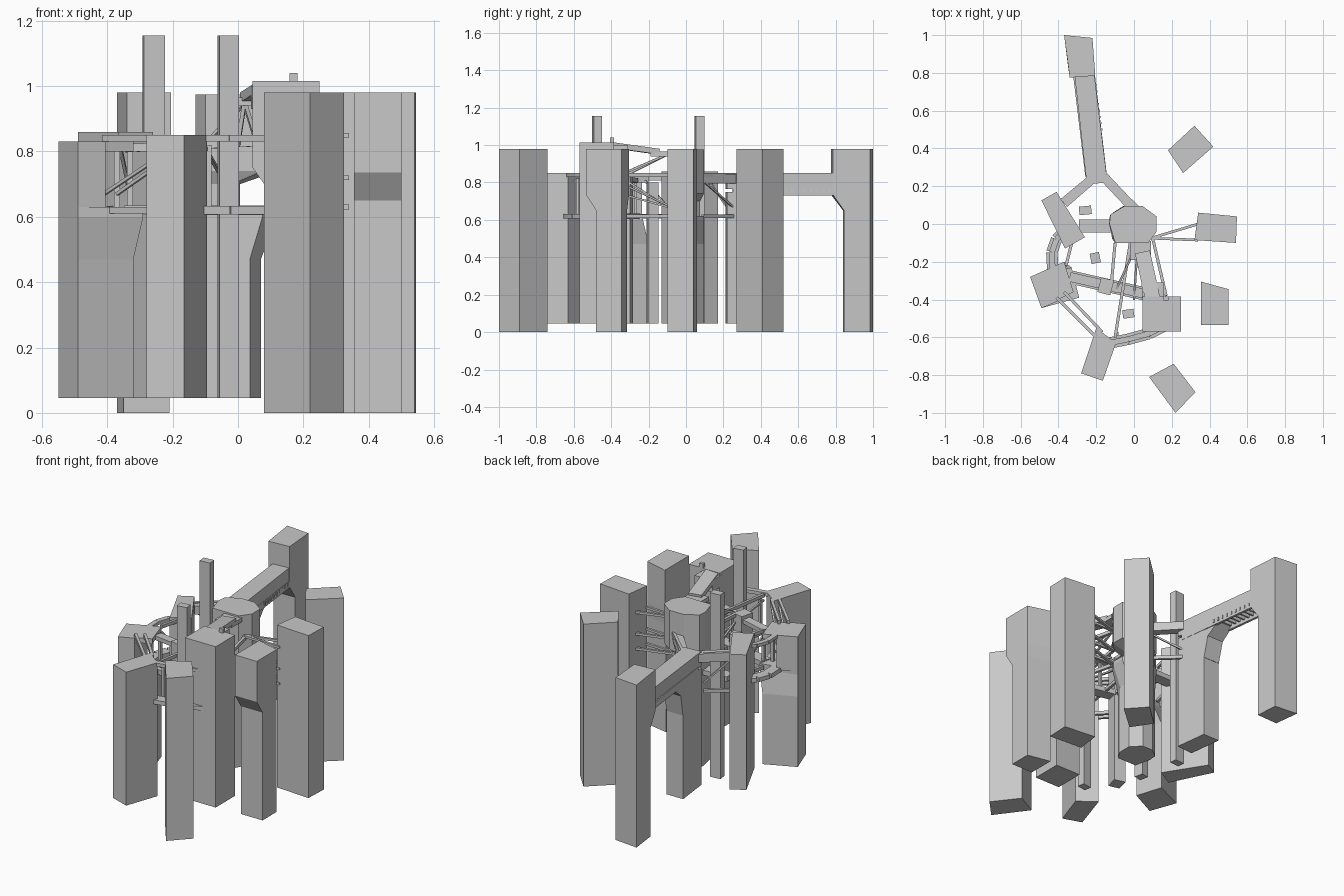
import bpy, bmesh, math
from mathutils import Vector

if "Cube" in bpy.data.objects:
    bpy.data.objects.remove(bpy.data.objects["Cube"], do_unlink=True)

grey = bpy.data.materials.new("concrete grey")
grey.use_nodes = True
tone = (0.58, 0.58, 0.58, 1)
grey.diffuse_color = tone
grey.node_tree.nodes["Principled BSDF"].inputs["Base Color"].default_value = tone


def stack(name, *levels):
    """Loft matching outlines: each level is (height, outline)."""
    bm = bmesh.new()
    rings = [[bm.verts.new((x, y, z)) for x, y in pts] for z, pts in levels]
    n = len(rings[0])
    for low, high in zip(rings, rings[1:]):
        for i in range(n):
            j = (i + 1) % n
            bm.faces.new((low[i], low[j], high[j], high[i]))
    bm.faces.new(rings[0][::-1])
    bm.faces.new(rings[-1])
    bmesh.ops.recalc_face_normals(bm, faces=bm.faces)
    mesh = bpy.data.meshes.new(name)
    bm.to_mesh(mesh)
    bm.free()
    mesh.materials.append(grey)
    ob = bpy.data.objects.new(name, mesh)
    bpy.context.collection.objects.link(ob)
    return ob


def prism(name, pts, z0, z1):
    return stack(name, (z0, pts), (z1, pts))


def box(name, x, y, w, d, z0, z1, turn=0):
    c, s = math.cos(turn), math.sin(turn)
    corners = [(-w, -d), (w, -d), (w, d), (-w, d)]
    pts = [(x + (a * c - b * s) / 2, y + (a * s + b * c) / 2) for a, b in corners]
    return prism(name, pts, z0, z1)


def beam(name, p, q, w=0.015, h=0.015):
    """Rectangular bar between two points, w wide and h tall."""
    p, q = Vector(p), Vector(q)
    along = (q - p).normalized()
    side = along.cross(Vector((0, 0, 1))).normalized() * w / 2
    up = side.cross(along).normalized() * h / 2
    ob = prism(name, [(-1, -1), (1, -1), (1, 1), (-1, 1)], 0, 1)
    for v in ob.data.vertices:
        a, b, t = v.co
        v.co = p.lerp(q, t) + side * a + up * b
    return ob


def path(name, pts, z, w=0.015, h=0.015):
    for a, b in zip(pts, pts[1:]):
        beam(name, (*a, z), (*b, z), w, h)


BASE, DECK, ROOF, TALL = 0.045, 0.62, 0.84, 0.98

# Outer pillars
prism("north_east_pillar", [(.18, .39), (.26, .27), (.42, .41), (.32, .52)], 0, TALL)
prism("east_pillar", [(.32, -.085), (.54, -.1), (.545, .04), (.34, .06)], 0, TALL)
prism("south_pillar", [(.08, -.81), (.22, -1), (.325, -.89), (.21, -.74)], 0, TALL)
wide = [(.355, -.535), (.5, -.535), (.5, -.345), (.355, -.305)]
slim = [(.355, -.48), (.5, -.48), (.5, -.345), (.355, -.315)]
stack("south_east_pillar", (0, slim), (.65, slim), (.735, wide), (TALL, wide))
wide = [(-.34, .775), (-.205, .785), (-.22, .985), (-.37, 1)]
slim = [(-.35, .84), (-.21, .845), (-.22, .985), (-.37, 1)]
stack("north_pillar", (0, slim), (.65, slim), (.735, wide), (TALL, wide))

# Long bridge with its pier, haunch and underside ribs
pier = [(-.25, .21), (-.14, .22), (-.165, .42), (-.275, .42)]
prism("bridge_pier", pier, BASE, .75)
prism("bridge_deck", [(-.25, .21), (-.14, .22), (-.21, .79), (-.315, .79)], .765, .85)
for x0, x1 in ((-.25, -.315), (-.15, -.215)):
    beam("bridge_edge", (x0, .25, .75), (x1, .79, .75), .015, .04)
for i in range(9):
    t = i / 8
    x, y = -.218 - .035 * t, .5 + .27 * t
    beam("bridge_rib", (x - .05, y, .755), (x + .05, y, .755), .01, .02)
foot = [(-.275, .415), (-.165, .415), (-.165, .422), (-.275, .422)]
mid = [(-.275, .4), (-.165, .4), (-.17, .45), (-.28, .45)]
head = [(-.275, .4), (-.165, .4), (-.182, .53), (-.287, .53)]
stack("bridge_haunch", (.55, foot), (.68, mid), (.75, head))
beam("bridge_arm_west", (-.22, .24, .82), (-.37, .11, .82), .05, .05)
beam("bridge_arm_east", (-.16, .25, .82), (.0, .08, .82), .05, .05)

# Central tower
core = [(-.13, 0), (-.1, -.1), (.075, -.1), (.12, -.04), (.12, .04),
        (.045, .095), (-.05, .095), (-.125, .05)]
shrunk = [(x * .55 - .06, y * .8) for x, y in core]
trunk = [(x * .75 - .02, y) for x, y in core]
stack("central_trunk", (BASE, trunk), (.47, trunk), (.6, core), (DECK, core))
prism("central_neck", shrunk, DECK, .72)
stack("central_head", (.7, shrunk), (.74, core), (.975, core))
box("central_balcony", .035, -.14, .11, .1, .94, .965)

# Inner ring of towers
prism("south_west_tower", [(-.28, -.79), (-.165, -.83), (-.095, -.63), (-.2, -.55)], BASE, .85)
prism("north_west_tower", [(-.49, .125), (-.365, -.13), (-.26, -.07), (-.41, .17)], BASE, .86)
west = [(-.55, -.28), (-.49, -.445), (-.32, -.36), (-.37, -.2)]
lip = [(-.55, -.28), (-.49, -.445), (-.29, -.39), (-.33, -.23)]
stack("west_tower_base", (BASE, west), (.47, west), (.6, lip), (.63, lip))
prism("west_tower_room", [(-.55, -.28), (-.49, -.445), (-.405, -.41), (-.44, -.235)], .62, .83)
prism("west_tower_roof", west, .8, .83)
slim = [(.08, -.57), (.25, -.57), (.25, -.385), (.08, -.385)]
wide = [(.045, -.57), (.25, -.57), (.25, -.385), (.045, -.385)]
stack("south_inner_tower", (BASE, slim), (.7, slim), (.75, wide), (1.015, wide))
box("roof_vent", .17, -.395, .025, .02, 1.0, 1.04)

# Slender shafts
box("tall_shaft_north", -.258, .072, .065, .045, BASE, 1.155, .1)
box("tall_shaft_south", -.03, -.475, .06, .045, BASE, 1.155, .15)
box("short_shaft", -.205, -.18, .05, .055, BASE, .8, .2)
box("middle_shaft", -.15, -.33, .07, .08, BASE, .85, -.25)

# Decks and walkways linking the towers
arc = [(-.36, -.03), (-.41, -.08), (-.435, -.15), (-.43, -.25)]
path("west_walkway", arc, DECK, .06, .025)
path("west_upper_walkway", arc, .82, .03, .02)
beam("north_walkway", (-.29, -.01, DECK), (-.1, -.01, DECK), .07, .03)
beam("cross_walkway", (-.34, -.28, DECK), (.1, -.38, DECK), .07, .03)
beam("upper_cross_walkway", (-.34, -.28, .81), (.1, -.38, .83), .05, .025)
rim = [(-.13, -.63), (-.03, -.61), (.08, -.58), (.16, -.54)]
path("south_walkway", rim, DECK, .06, .025)
path("south_upper_rail", rim, ROOF, .03, .02)
beam("sloped_roof_walkway", (.045, -.15, .965), (.1, -.4, 1.0), .08, .03)
prism("south_tower_porch", [(.045, -.42), (.16, -.42), (.16, -.31), (.04, -.31)], .93, 1.0)

# Paired rods on two levels
links = [((-.41, -.39), (-.2, -.6)), ((-.37, -.36), (-.17, -.57)),
         ((-.02, -.1), (-.1, -.6)), ((-.1, -.1), (-.12, -.32)),
         ((.1, -.08), (.17, -.38)), ((-.15, .25), (.02, .09)),
         ((-.27, .22), (-.39, .12)), ((-.33, -.1), (-.36, -.22))]
for a, b in links:
    for z in (DECK, ROOF):
        beam("link_rod", (*a, z), (*b, z), .016, .02)
    beam("link_brace", (*a, .67), (*b, .81), .01, .01)
for z in (.63, .72, .85):
    for y in (0, -.085):
        beam("east_rod", (.09, -.075, z), (.34, y, z), .014, .014)
for x, y in ((-.1, -.36), (.0, -.4), (.06, -.4)):
    beam("roof_stay", (.02, -.1, .95), (x, y, .82), .012, .012)
for x, y in ((-.33, -.27), (-.37, -.3), (-.05, -.36), (-.09, -.58)):
    box("thin_post", x, y, .018, .018, DECK, .82)
